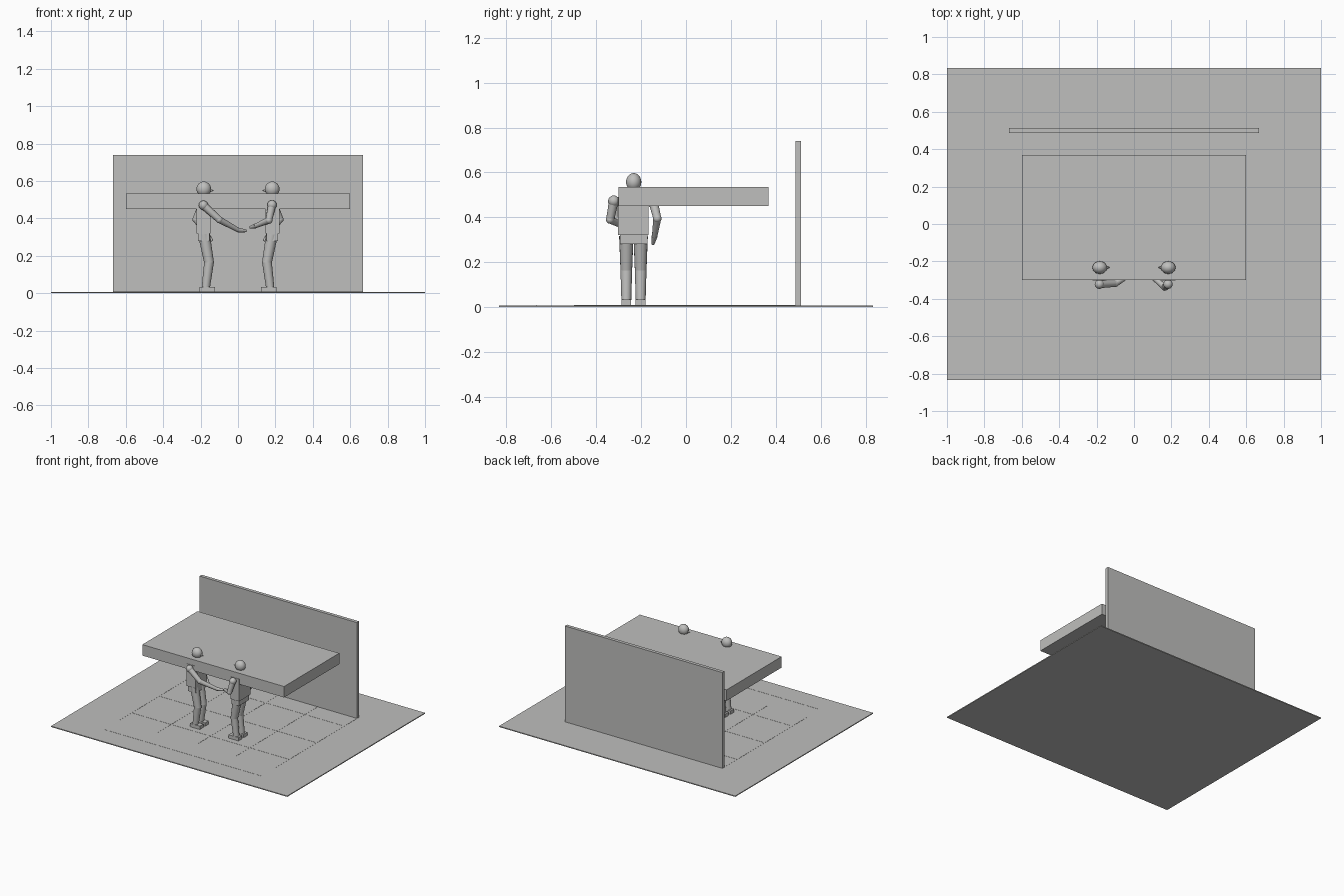
import bpy
from mathutils import Vector

old = bpy.data.objects.get("Cube")
if old:
    bpy.data.objects.remove(old, do_unlink=True)

GREY = (0.52, 0.52, 0.51, 1)
grey = bpy.data.materials.new("plain_grey")
grey.use_nodes = True
grey.diffuse_color = GREY
grey.node_tree.nodes["Principled BSDF"].inputs["Base Color"].default_value = GREY


def finish(name, smooth=False):
    ob = bpy.context.object
    ob.name = name
    ob.data.materials.append(grey)
    if smooth:
        bpy.ops.object.shade_smooth_by_angle()
    return ob


def box(name, low, high):
    low, high = Vector(low), Vector(high)
    bpy.ops.mesh.primitive_cube_add(size=1, location=(low + high) / 2)
    bpy.context.object.scale = high - low
    bpy.ops.object.transform_apply(location=False, rotation=False)
    return finish(name)


def ball(name, centre, radii):
    bpy.ops.mesh.primitive_uv_sphere_add(segments=20, ring_count=12, radius=1, location=centre)
    bpy.context.object.scale = radii
    bpy.ops.object.transform_apply(location=False, rotation=False)
    return finish(name, True)


def limb(name, start, end, r1, r2):
    start, end = Vector(start), Vector(end)
    axis = end - start
    bpy.ops.mesh.primitive_cone_add(vertices=16, radius1=r1, radius2=r2, depth=axis.length,
                                    location=(start + end) / 2,
                                    rotation=axis.to_track_quat('Z', 'Y').to_euler())
    return finish(name, True)


# Floor, back wall and raised slab
FLOOR = 0.007
box("floor", (-1, -0.833, 0), (1, 0.833, FLOOR))
box("back_wall", (-0.667, 0.487, FLOOR), (0.667, 0.513, 0.74))
box("raised_slab", (-0.6, -0.3, 0.45), (0.6, 0.368, 0.534))

# Thin floor grid strips
T = 0.0015
for i in range(-2, 3):
    x = i / 3
    box("floor_line_long", (x - T, -0.5, FLOOR), (x + T, 0.5, FLOOR + 0.001))
for i in range(-2, 2):
    y = i / 3
    box("floor_line_cross", (-0.667, y - T, FLOOR), (0.667, y + T, FLOOR + 0.001))


def arm(label, p, shoulder, elbow, wrist, tip):
    shoulder, elbow, wrist, tip = [p(*q) for q in (shoulder, elbow, wrist, tip)]
    ball(label + "_shoulder", shoulder, (0.025,) * 3)
    limb(label + "_upper_arm", shoulder, elbow, 0.021, 0.018)
    ball(label + "_elbow", elbow, (0.019,) * 3)
    limb(label + "_forearm", elbow, wrist, 0.018, 0.012)
    limb(label + "_hand", wrist, tip, 0.013, 0.007)


def figure(label, s, near_arm):
    # Coordinates describe the person facing +x; s mirrors them
    def p(x, y, z):
        return Vector((s * x, y, z))

    def block(name, low, high):
        a, b = p(*low), p(*high)
        box(label + name, (min(a.x, b.x), a.y, a.z), (max(a.x, b.x), b.y, b.z))

    # Head, neck and body
    ball(label + "_head", p(-0.183, -0.233, 0.557), (0.039, 0.034, 0.04))
    limb(label + "_nose", p(-0.15, -0.233, 0.55), p(-0.13, -0.233, 0.549), 0.01, 0.001)
    limb(label + "_neck", p(-0.185, -0.233, 0.485), p(-0.183, -0.233, 0.53), 0.022, 0.022)
    block("_torso", (-0.222, -0.303, 0.32), (-0.148, -0.167, 0.49))
    block("_pelvis", (-0.215, -0.295, 0.28), (-0.152, -0.172, 0.32))

    # Legs and feet
    for side, y in (("near", -0.266), ("far", -0.202)):
        name = label + "_" + side
        hip, knee, ankle = p(-0.182, y, 0.315), p(-0.155, y, 0.165), p(-0.172, y, 0.03)
        limb(name + "_thigh", hip, knee, 0.032, 0.026)
        ball(name + "_knee", knee, (0.026,) * 3)
        limb(name + "_shin", knee, ankle, 0.026, 0.022)
        block("_" + side + "_foot", (-0.205, y - 0.022, FLOOR), (-0.122, y + 0.022, 0.033))

    # Arms
    arm(label + "_near", p, *near_arm)
    arm(label + "_far", p, (-0.195, -0.145, 0.465), (-0.225, -0.128, 0.395),
        (-0.165, -0.14, 0.315), (-0.138, -0.148, 0.28))


figure("left_person", 1, ((-0.185, -0.322, 0.47), (-0.1, -0.318, 0.393),
                          (0.0, -0.255, 0.338), (0.045, -0.235, 0.333)))
figure("right_person", -1, ((-0.182, -0.322, 0.472), (-0.165, -0.338, 0.39),
                            (-0.095, -0.28, 0.36), (-0.065, -0.255, 0.352)))
